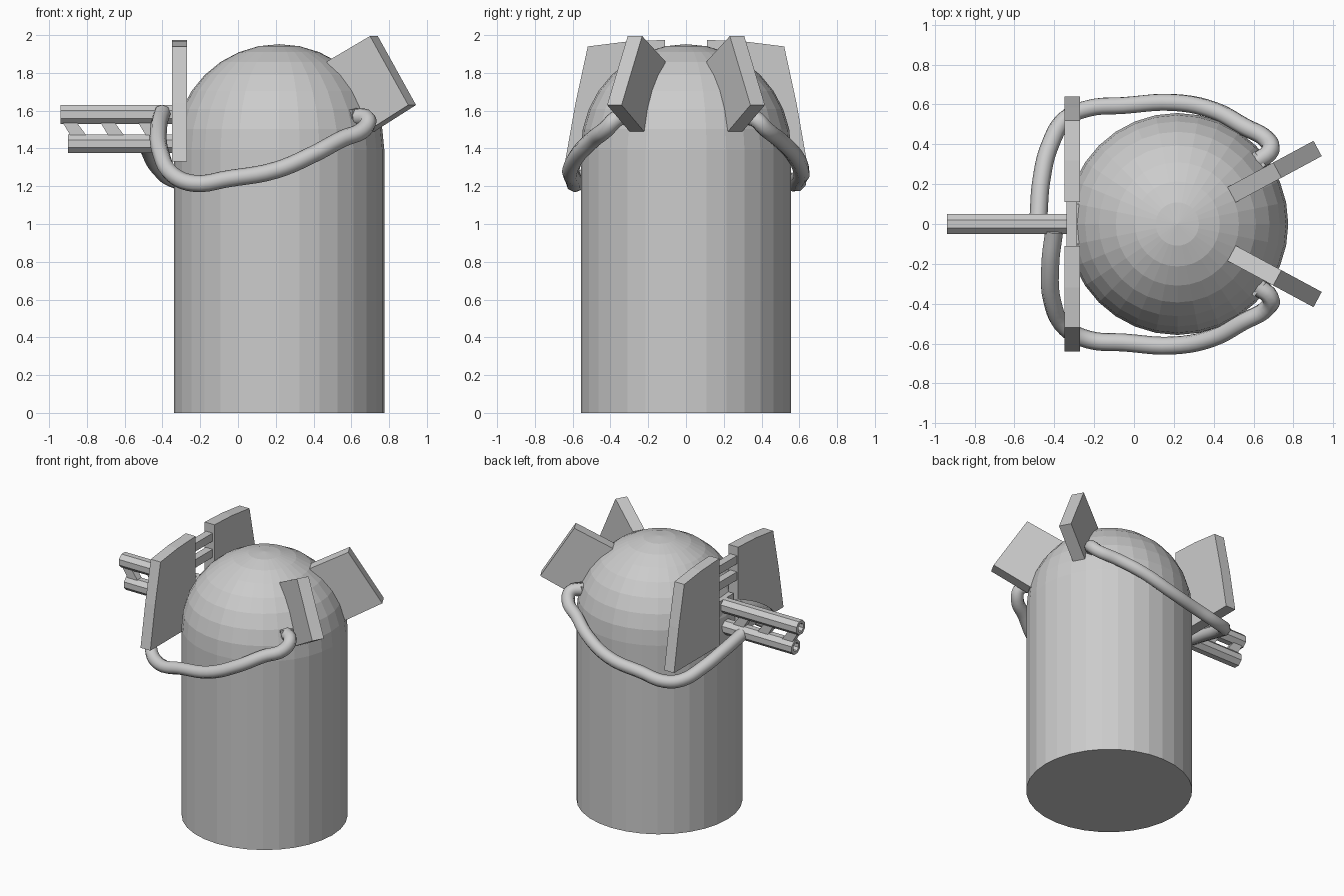
import bpy, bmesh, math
from mathutils import Matrix, Vector

if "Cube" in bpy.data.objects:
    bpy.data.objects.remove(bpy.data.objects["Cube"])

CX, R, ZC = 0.2175, 0.557, 1.395      # body axis, radius, dome centre height

grey = bpy.data.materials.new("plain grey")
grey.diffuse_color = (0.6, 0.6, 0.6, 1)
grey.use_nodes = True
grey.node_tree.nodes["Principled BSDF"].inputs["Base Color"].default_value = grey.diffuse_color


def finish(name, bm):
    bmesh.ops.recalc_face_normals(bm, faces=bm.faces)
    me = bpy.data.meshes.new(name)
    bm.to_mesh(me)
    bm.free()
    me.materials.append(grey)
    ob = bpy.data.objects.new(name, me)
    bpy.context.collection.objects.link(ob)
    return ob


def prism(name, outline, depth, matrix):
    """Extrude a 2D outline (local x, z) along local y, centred, then place it."""
    bm = bmesh.new()
    f = bm.faces.new([bm.verts.new((x, -depth / 2, z)) for x, z in outline])
    ext = bmesh.ops.extrude_face_region(bm, geom=[f])
    bmesh.ops.translate(bm, vec=(0, depth, 0),
                        verts=[v for v in ext["geom"] if isinstance(v, bmesh.types.BMVert)])
    bm.transform(matrix)
    return finish(name, bm)


def box(name, lo, hi):
    (x0, y0, z0), (x1, y1, z1) = lo, hi
    return prism(name, [(x0, z0), (x1, z0), (x1, z1), (x0, z1)], y1 - y0,
                 Matrix.Translation((0, (y0 + y1) / 2, 0)))


# Domed cylinder body, built as a lathe
bm = bmesh.new()
N, RINGS = 32, 8
profile = [(R, 0)] + [(R * math.cos(i * math.pi / 2 / RINGS),
                       ZC + R * math.sin(i * math.pi / 2 / RINGS)) for i in range(RINGS)]
rings = [[bm.verts.new((CX + r * math.cos(k * math.tau / N), r * math.sin(k * math.tau / N), z))
          for k in range(N)] for r, z in profile]
for a, b in zip(rings, rings[1:]):
    for k in range(N):
        bm.faces.new((a[k], a[(k + 1) % N], b[(k + 1) % N], b[k]))
top = bm.verts.new((CX, 0, ZC + R))
for k in range(N):
    bm.faces.new((rings[-1][k], rings[-1][(k + 1) % N], top))
bm.faces.new(rings[0][::-1])
finish("domed_body", bm)

# Tilted fins and upright shield plates, one on each side
fin = [(0.31, 1.86), (0.57, 1.995), (0.80, 1.63), (0.55, 1.49), (0.40, 1.65)]
shield = [(0.11, 1.33), (0.64, 1.33), (0.585, 1.64), (0.52, 1.94), (0.32, 1.965), (0.11, 1.975)]
for s, side in ((-1, "near"), (1, "far")):
    prism(f"fin_{side}", fin, 0.087,
          Matrix.Translation((CX, 0, 0)) @ Matrix.Rotation(s * math.radians(28.3), 4, "Z"))
    prism(f"shield_plate_{side}", [(s * y, z) for y, z in shield], 0.08,
          Matrix.Translation((-0.31, 0, 0)) @ Matrix.Rotation(math.pi / 2, 4, "Z"))

# Rungs joining the shields, and the gun mount
for i, z in enumerate((1.76, 1.88)):
    box(f"shield_rung_{i}", (-0.34, -0.12, z - 0.03), (-0.285, 0.12, z + 0.03))
prism("gun_mount", [(-0.10, -0.32), (0.10, -0.32), (0.10, -0.26), (0.06, -0.235),
                    (-0.06, -0.235), (-0.10, -0.26)], 0.26,
      Matrix.Translation((0, 0, 1.5)) @ Matrix(((0, 0, 1, 0), (1, 0, 0, 0), (0, 1, 0, 0), (0, 0, 0, 1))))


# Octagonal barrels with hollow muzzles
def barrel(name, x0, x1, z):
    bm = bmesh.new()
    r = 0.05 / math.cos(math.pi / 8)
    bmesh.ops.create_cone(bm, cap_ends=True, segments=8, radius1=r, radius2=r, depth=x1 - x0,
                          matrix=Matrix.Translation(((x0 + x1) / 2, 0, z))
                          @ Matrix.Rotation(math.pi / 2, 4, "Y")
                          @ Matrix.Rotation(math.pi / 8, 4, "Z"))
    muzzle = min(bm.faces, key=lambda f: f.calc_center_median().x)
    bmesh.ops.inset_region(bm, faces=[muzzle], thickness=0.022)
    ext = bmesh.ops.extrude_face_region(bm, geom=[muzzle])
    bmesh.ops.translate(bm, vec=(0.08, 0, 0),
                        verts=[v for v in ext["geom"] if isinstance(v, bmesh.types.BMVert)])
    if muzzle.is_valid:
        bmesh.ops.delete(bm, geom=[muzzle], context="FACES_ONLY")
    finish(name, bm)


barrel("upper_barrel", -0.94, -0.26, 1.58)
barrel("lower_barrel", -0.90, -0.26, 1.425)

# Slanted struts between the barrels
for i, x in enumerate((-0.93, -0.73, -0.53)):
    prism(f"barrel_strut_{i}", [(x, 1.54), (x + 0.045, 1.465), (x + 0.13, 1.465), (x + 0.075, 1.54)],
          0.05, Matrix.Identity(4))


# Hoses running from the gun round the body to the fins
def hose(name, pts):
    cu = bpy.data.curves.new(name, "CURVE")
    cu.dimensions = "3D"
    cu.bevel_depth, cu.bevel_resolution = 0.045, 2
    cu.resolution_u = 5
    cu.use_fill_caps = True
    sp = cu.splines.new("BEZIER")
    sp.bezier_points.add(len(pts) - 1)
    for bp, p in zip(sp.bezier_points, pts):
        bp.co = p
        bp.handle_left_type = bp.handle_right_type = "AUTO"
    cu.materials.append(grey)
    ob = bpy.data.objects.new(name, cu)
    bpy.context.collection.objects.link(ob)
    bpy.ops.object.select_all(action="DESELECT")
    ob.select_set(True)
    bpy.context.view_layer.objects.active = ob
    bpy.ops.object.convert(target="MESH")
    bpy.ops.object.shade_smooth_by_angle(angle=math.radians(50))


shared = [(-0.23, 0.58, 1.215), (-0.05, 0.595, 1.24), (0.20, 0.61, 1.285), (0.40, 0.57, 1.37),
          (0.55, 0.49, 1.45), (0.67, 0.42, 1.505), (0.685, 0.37, 1.555), (0.61, 0.31, 1.57)]
near = [(-0.40, 0.03, 1.59), (-0.42, 0.20, 1.51), (-0.41, 0.39, 1.38), (-0.345, 0.52, 1.26)]
far = [(-0.48, -0.03, 1.42), (-0.465, -0.22, 1.37), (-0.42, -0.40, 1.30), (-0.34, -0.53, 1.235)]
hose("hose_near", [(x, -y, z) for x, y, z in near + shared])
hose("hose_far", [(x, -y, z) for x, y, z in far] + shared)

# Small sockets where the hoses meet the fins
for s, side in ((-1, "near"), (1, "far")):
    prism(f"hose_socket_{side}", [(-0.05, -0.05), (0.03, -0.05), (0.03, 0.04), (-0.05, 0.04)], 0.09,
          Matrix.Translation((0.61, s * 0.31, 1.565)) @ Matrix.Rotation(s * math.radians(40), 4, "Z"))
